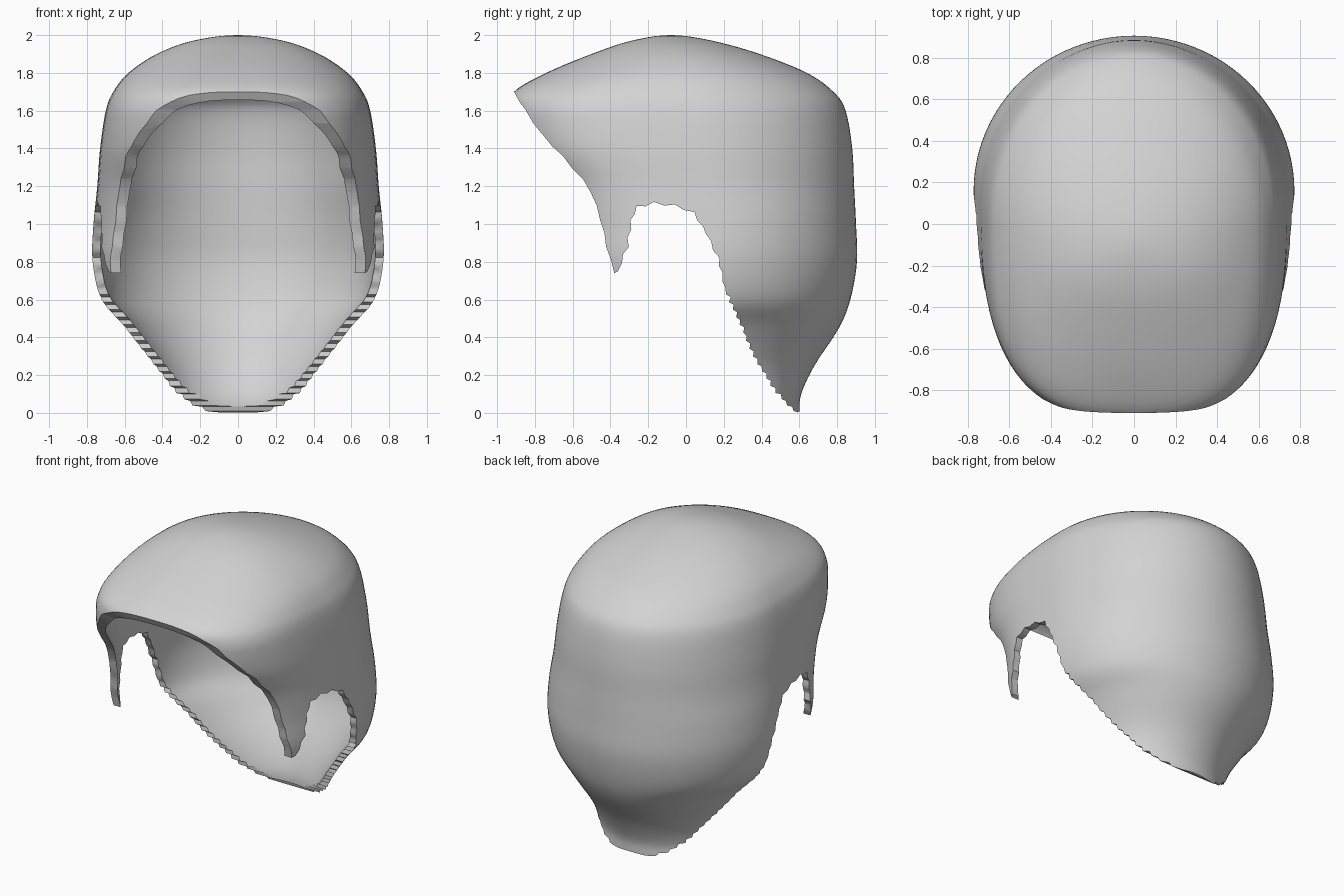
import bpy, bmesh, math, random
from mathutils import Vector

random.seed(4)
cube = bpy.data.objects.get("Cube")
if cube:
    bpy.data.objects.remove(cube)

grey = bpy.data.materials.new("light_grey")
grey.use_nodes = True
colour = (0.65, 0.65, 0.65, 1)
grey.diffuse_color = colour
grey.node_tree.nodes["Principled BSDF"].inputs["Base Color"].default_value = colour

# Head sections: height, half width, front y, back y, widest y
KEYS = [
    (-0.10, 0.50, -0.30, 0.60, 0.15), (0.00, 0.48, -0.30, 0.60, 0.15),
    (0.10, 0.46, -0.32, 0.61, 0.15), (0.25, 0.49, -0.40, 0.68, 0.15),
    (0.45, 0.61, -0.50, 0.81, 0.15), (0.60, 0.725, -0.58, 0.87, 0.16),
    (0.80, 0.77, -0.65, 0.905, 0.16), (1.00, 0.765, -0.67, 0.90, 0.15),
    (1.20, 0.745, -0.74, 0.89, 0.10), (1.40, 0.73, -0.88, 0.88, 0.06),
    (1.60, 0.70, -0.93, 0.845, 0.03), (1.70, 0.66, -0.91, 0.78, 0.0),
    (1.80, 0.58, -0.74, 0.64, -0.02), (1.90, 0.43, -0.50, 0.39, -0.05),
    (1.97, 0.24, -0.29, 0.14, -0.08), (2.00, 0.0, -0.08, -0.08, -0.08),
    (1.97, -0.24, 0.14, -0.29, -0.08),
]
STEPS, SIDES, THICK = 5, 96, 0.045


def spline(p0, p1, p2, p3, t):
    """Catmull-Rom blend of four key rows."""
    return [0.5 * (2 * b + (c - a) * t + (2 * a - 5 * b + 4 * c - d) * t * t
                   + (3 * b - a - 3 * c + d) * t ** 3)
            for a, b, c, d in zip(p0, p1, p2, p3)]


def section(z, half, front, back, mid):
    """Round at the back and squarer at the brow."""
    brow = 2.3 + 0.7 * max(0, min(1, (1.85 - z) / 0.25))
    ring = []
    for i in range(SIDES):
        a = 2 * math.pi * i / SIDES
        c, s = math.cos(a), math.sin(a)
        n, reach = (2.0, back - mid) if s >= 0 else (brow, mid - front)
        x = math.copysign(abs(c) ** (2 / n), c) * half
        y = mid + math.copysign(abs(s) ** (2 / n), s) * reach
        ring.append((x, y, z))
    return ring


def make_object(name, bm):
    bmesh.ops.recalc_face_normals(bm, faces=bm.faces[:])
    mesh = bpy.data.meshes.new(name)
    bm.to_mesh(mesh)
    bm.free()
    mesh.materials.append(grey)
    obj = bpy.data.objects.new(name, mesh)
    bpy.context.collection.objects.link(obj)
    return obj


# Lofted cap surface, open below and closed at the crown
bm = bmesh.new()
rings = []
for k in range(1, len(KEYS) - 2):
    for j in range(STEPS):
        row = spline(*KEYS[k - 1:k + 3], j / STEPS)
        rings.append([bm.verts.new(p) for p in section(*row)])
crown = bm.verts.new((0, KEYS[-2][2], KEYS[-2][0]))
base = [bm.verts.new(p) for p in section(*KEYS[0])]
rings.insert(0, base)
for low, high in zip(rings, rings[1:]):
    for i in range(SIDES):
        n = (i + 1) % SIDES
        bm.faces.new((low[i], low[n], high[n], high[i]))
for i in range(SIDES):
    bm.faces.new((rings[-1][i], rings[-1][(i + 1) % SIDES], crown))
cap = make_object("hair_cap", bm)

# Edge of the cap from the side: brow, sideburn, ear arch, nape
BROW = [(-0.91, 1.70), (-0.85, 1.60), (-0.76, 1.47), (-0.60, 1.30), (-0.50, 1.17),
        (-0.45, 1.02), (-0.42, 0.88), (-0.38, 0.74)]
EAR = [(-0.36, 0.75), (-0.31, 0.88), (-0.29, 1.02), (-0.26, 1.09), (-0.17, 1.11),
       (-0.06, 1.10), (0.04, 1.06), (0.11, 0.95), (0.17, 0.82), (0.21, 0.66)]
NAPE = [(0.21, 0.65), (0.29, 0.47), (0.37, 0.28), (0.48, 0.11), (0.57, 0.01)]


def ragged(path, spacing, depth):
    """Subdivide a path and push alternate points sideways into teeth."""
    out = []
    for a, b in zip(path, path[1:]):
        a, b = Vector(a), Vector(b)
        count = max(1, round((b - a).length / spacing))
        side = Vector((a.y - b.y, b.x - a.x)).normalized()
        for i in range(count):
            push = depth * random.uniform(0.4, 1) * (-1) ** len(out) if out else 0
            out.append(a.lerp(b, i / count) + side * push)
    return out + [Vector(path[-1])]


outline = [Vector((-1.3, 1.75))] + ragged(BROW, 0.07, 0.006)
outline += ragged(EAR, 0.045, 0.008) + ragged(NAPE, 0.022, 0.011)
outline += [Vector(p) for p in ((0.59, 0.003), (0.62, 0.015), (1.3, 0.015),
                                (1.3, -0.5), (-1.3, -0.5))]

# Prism that removes everything below the edge
bm = bmesh.new()
left = [bm.verts.new((1.2, p.x, p.y)) for p in outline]
right = [bm.verts.new((-1.2, p.x, p.y)) for p in outline]
bm.faces.new(left)
bm.faces.new(right[::-1])
for i in range(len(outline)):
    n = (i + 1) % len(outline)
    bm.faces.new((left[i], right[i], right[n], left[n]))
cutter = make_object("edge_cutter", bm)
cutter.hide_render = True

# Thicken inward, then trim
shell = cap.modifiers.new("thickness", 'SOLIDIFY')
shell.thickness = THICK
shell.offset = -1
trim = cap.modifiers.new("trim", 'BOOLEAN')
trim.operation = 'DIFFERENCE'
trim.solver = 'EXACT'
trim.object = cutter
bpy.context.view_layer.update()
graph = bpy.context.evaluated_depsgraph_get()
trimmed = bpy.data.meshes.new_from_object(cap.evaluated_get(graph))
cap.modifiers.clear()
cap.data = trimmed
bpy.data.objects.remove(cutter)

# Smooth surface with a crisp rim
bpy.ops.object.select_all(action='DESELECT')
cap.select_set(True)
bpy.context.view_layer.objects.active = cap
bpy.ops.object.shade_smooth_by_angle(angle=math.radians(35))
